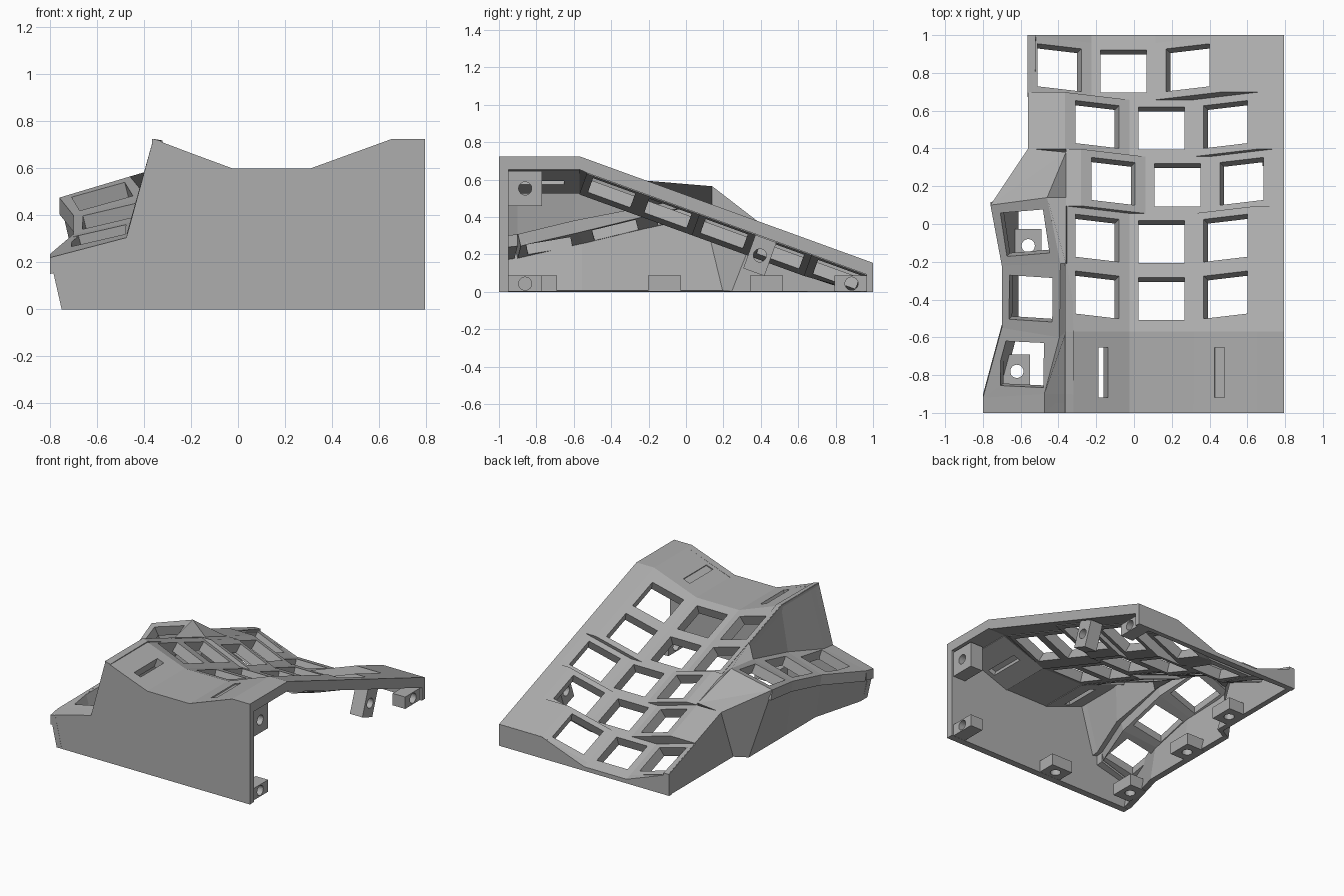
import bpy, bmesh, math
from mathutils import Vector as V

if "Cube" in bpy.data.objects:
    bpy.data.objects.remove(bpy.data.objects["Cube"])

T = 0.07                       # deck thickness
ANG = math.atan(0.363)         # deck slope
C, S = math.cos(ANG), math.sin(ANG)
N = V((0, S, C))               # deck normal
RISE = 0.1175                  # height of raised side columns over the middle
UP = V((0, 0, 1))

grey = bpy.data.materials.new("shell grey")
grey.diffuse_color = (0.42, 0.42, 0.42, 1)
grey.use_nodes = True
grey.node_tree.nodes["Principled BSDF"].inputs["Base Color"].default_value = grey.diffuse_color


def make(name, verts, faces, fix=True):
    me = bpy.data.meshes.new(name)
    me.from_pydata([(v[0], v[1], max(v[2], 0)) for v in verts], [], faces)
    me.materials.append(grey)
    if fix:
        bm = bmesh.new()
        bm.from_mesh(me)
        bmesh.ops.recalc_face_normals(bm, faces=bm.faces)
        bm.to_mesh(me)
        bm.free()
    ob = bpy.data.objects.new(name, me)
    bpy.context.collection.objects.link(ob)
    return ob


def slab(name, top, bottom):
    """Solid between two four-cornered outlines."""
    sides = [(i, (i + 1) % 4, (i + 1) % 4 + 4, i + 4) for i in range(4)]
    return make(name, list(top) + list(bottom), [(0, 1, 2, 3), (7, 6, 5, 4)] + sides)


def frame(name, q, w, l, down, shift=0.0):
    """Slab with a rectangular opening square to its own surface."""
    a, b, c, d = q
    u = ((b - a) + (c - d)).normalized()
    n = u.cross((d - a) + (c - b)).normalized()
    v = n.cross(u)
    mid = (a + b + c + d) / 4 + u * shift
    hole = [mid + u * i * w / 2 + v * j * l / 2 for i, j in ((-1, -1), (1, -1), (1, 1), (-1, 1))]
    off = -down * T / n.dot(down)
    verts = list(q) + hole + [p + off for p in q] + [p - n * T for p in hole]
    faces = []
    for i in range(4):
        j = (i + 1) % 4
        faces += [(i, j, j + 4, i + 4), (i + 8, i + 12, j + 12, j + 8),
                  (i, i + 8, j + 8, j), (i + 4, j + 4, j + 12, i + 12)]
    return make(name, verts, faces)


def deck(x, s, h):
    return V((x, -0.57 + s * C + h * S, 0.6 - s * S + h * C))


def plateau(y):
    return 0.725 - 0.363 * max(y + 0.57, 0)


def section(mid):
    """Bends of the dished cross-section: (x, height)."""
    return [(mid - 0.51, RISE), (mid - 0.17, 0), (mid + 0.17, 0), (mid + 0.51, RISE)]


# Key rows, front to back, each shifted sideways
mids = [0.145, 0.145, 0.23, 0.145, -0.055]
left_ends = [None, None, -0.36, -0.56, None]
for r, (mid, left) in enumerate(zip(mids, left_ends)):
    s0, s1 = 0.026 + 0.32 * r, 0.346 + 0.32 * r
    pts = section(mid)
    for k in range(3):
        (xa, ha), (xb, hb) = pts[k], pts[k + 1]
        quad = [deck(xa, s0, ha), deck(xb, s0, hb), deck(xb, s1, hb), deck(xa, s1, ha)]
        frame(f"key_frame_{r}_{k}", quad, 0.245, 0.24, N)
    flats = [(pts[3][0], 0.795)] + ([(left, pts[0][0])] if left else [])
    for xa, xb in flats:
        quad = [deck(xa, s0, RISE), deck(xb, s0, RISE), deck(xb, s1, RISE), deck(xa, s1, RISE)]
        slab(f"row_border_{r}", quad, [p - N * T for p in quad])

# Level front deck with two slots, and the bend into the first row
pts = section(0.145) + [(0.795, RISE)]
for k in range(4):
    (xa, ha), (xb, hb) = pts[k], pts[k + 1]
    za, zb = 0.6 + ha / C, 0.6 + hb / C
    quad = [V((xa, -1, za)), V((xb, -1, zb)), V((xb, -0.57, zb)), V((xa, -0.57, za))]
    if k in (0, 2):
        frame(f"front_deck_{k}", quad, 0.055, 0.265, UP, 0.035 if k == 0 else -0.035)
    else:
        slab(f"front_deck_{k}", quad, [p - UP * T for p in quad])
    bend = [quad[3], quad[2], deck(xb, 0.026, hb), deck(xa, 0.026, ha)]
    slab(f"deck_bend_{k}", bend, [bend[0] - UP * T, bend[1] - UP * T, bend[2] - N * T, bend[3] - N * T])
cover = [V((x, y, 0.6 + (x - 0.315) * 0.3676 - 0.008)) for x, y in
         ((0.41, -0.92), (0.49, -0.92), (0.49, -0.64), (0.41, -0.64))]
slab("slot_cover", cover, [p - UP * 0.03 for p in cover])

# Back wall following the dished edge
pts = section(-0.055) + [(0.795, RISE)]
for k in range(4):
    a, b = (deck(x, 1.62, h) for x, h in pts[k:k + 2])
    a2, b2 = (V((p.x, 1, 0.03 + h / C)) for p, (x, h) in zip((a, b), pts[k:k + 2]))
    a.y, b.y = min(a.y, 0.965), min(b.y, 0.965)
    top = [a, b, b2, a2]
    slab(f"back_wall_{k}", top, [V((p.x, p.y, 0)) for p in top])

# Front wall
outline = [(-0.75, 0), (-0.8, 0.22), (-0.475, 0.305), (-0.36, 0.725), (-0.03, 0.6),
           (0.31, 0.6), (0.655, 0.725), (0.795, 0.725), (0.795, 0)]
n = len(outline)
make("front_wall", [(x, y, z) for y in (-1, -0.95) for x, z in outline],
     [tuple(range(n)), tuple(range(2 * n - 1, n - 1, -1))] +
     [(i, (i + 1) % n, (i + 1) % n + n, i + n) for i in range(n)])

# Thumb cluster: left and right edges, front to back
L = [V(p) for p in ((-0.8, -1, 0.22), (-0.8, -0.92, 0.235), (-0.7, -0.55, 0.32),
                    (-0.7, -0.22, 0.4), (-0.76, 0.1, 0.475))]
R = [V(p) for p in ((-0.475, -1, 0.305), (-0.475, -0.9, 0.315), (-0.395, -0.6, 0.385),
                    (-0.39, -0.21, 0.48), (-0.46, 0.14, 0.565))]
for i in range(4):
    quad = [L[i], R[i], R[i + 1], L[i + 1]]
    if i == 0:
        slab("thumb_front", quad, [p - UP * T for p in quad])
    else:
        frame(f"thumb_frame_{i}", quad, 0.235, 0.24, V((0, -0.23, 0.97)))

# Side skin: outer wall, inner wall beside the thumb keys, roof behind them
P, Q = V((-0.56, 0.4, plateau(0.4))), V((-0.36, 0.38, plateau(0.38)))
tops = L + [P, V((-0.56, 1, plateau(1)))]
feet = [V((x, y, 0)) for x, y in ((-0.75, -1), (-0.75, -0.92), (-0.65, -0.55), (-0.65, -0.22),
                                  (-0.65, 0.21), (-0.56, 0.26), (-0.56, 1))]
ridge = [V((-0.36, y, plateau(y))) for y in (-1, -0.9, -0.57, -0.21, 0.14)]
verts, faces = [], []


def strip(low, high):
    for i in range(len(low) - 1):
        k = len(verts)
        verts.extend([low[i], high[i], high[i + 1], low[i + 1]])
        faces.append((k, k + 1, k + 2, k + 3))


strip(feet, tops)
strip(R, ridge)
k = len(verts)
verts += [L[4], R[4], Q, P, R[4], ridge[4], Q]
faces += [(k, k + 1, k + 2), (k, k + 2, k + 3), (k + 4, k + 5, k + 6)]
skin = make("side_skin", verts, faces, fix=False)
bm = bmesh.new()
bm.from_mesh(skin.data)
bmesh.ops.remove_doubles(bm, verts=bm.verts, dist=0.0005)
bm.to_mesh(skin.data)
bm.free()
mod = skin.modifiers.new("thickness", 'SOLIDIFY')
mod.thickness, mod.offset = 0.04, -1


# Screw bosses
def boss(name, centre, size, axis, tilt=0.0):
    bpy.ops.mesh.primitive_cube_add(size=1, location=centre, rotation=(tilt, 0, 0))
    ob = bpy.context.object
    ob.name, ob.scale = name, size
    ob.data.materials.append(grey)
    rot = (0, math.pi / 2, 0) if axis == 'X' else (0, 0, 0)
    bpy.ops.mesh.primitive_cylinder_add(vertices=24, radius=0.035, depth=0.5, location=centre, rotation=rot)
    cut = bpy.context.object
    cut.name, cut.hide_render = name + "_cutter", True
    cut.hide_set(True)
    cut.display_type = 'WIRE'
    cut.data.materials.append(grey)
    m = ob.modifiers.new("screw hole", 'BOOLEAN')
    m.operation, m.object, m.solver = 'DIFFERENCE', cut, 'EXACT'


boss("upper_front_boss", (0.73, -0.86, 0.553), (0.1, 0.18, 0.185), 'X')
boss("lower_front_boss", (0.73, -0.86, 0.044), (0.1, 0.18, 0.086), 'X')
boss("middle_boss", (0.73, 0.395, 0.195), (0.1, 0.12, 0.19), 'X', -ANG)
boss("back_boss", (0.73, 0.885, 0.044), (0.1, 0.18, 0.086), 'X')
boss("foot_boss_front", (-0.06, -0.89, 0.044), (0.17, 0.14, 0.086), 'Z')
boss("foot_boss_corner", (-0.62, -0.78, 0.044), (0.14, 0.18, 0.086), 'Z')
boss("foot_boss_thumb", (-0.56, -0.115, 0.044), (0.14, 0.175, 0.086), 'Z')
boss("foot_boss_side", (-0.47, 0.43, 0.044), (0.14, 0.175, 0.086), 'Z')
